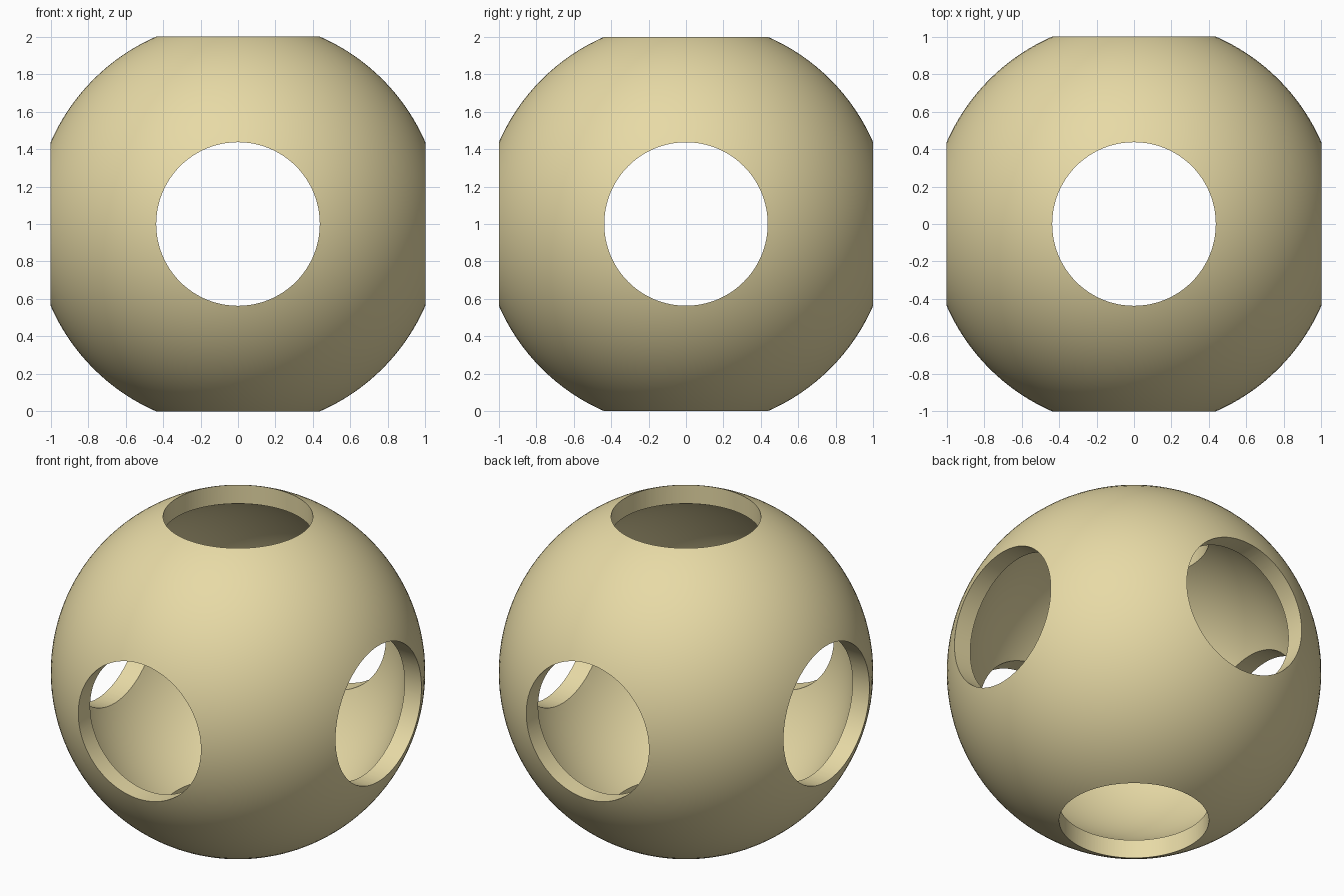
import bpy
from math import radians

if "Cube" in bpy.data.objects:
    bpy.data.objects.remove(bpy.data.objects["Cube"])

R_OUT, R_IN, R_HOLE = 1.0911, 0.982, 0.4364
CENTRE = (0, 0, 1)


def sphere(name, radius):
    bpy.ops.mesh.primitive_uv_sphere_add(segments=128, ring_count=64, radius=radius, location=CENTRE)
    ob = bpy.context.object
    ob.name = name
    return ob


# Outer ball
shell = sphere("hollow_ball", R_OUT)

# Cutters: inner cavity and one through-hole per axis
cutters = [sphere("cavity_cutter", R_IN)]
for axis, rot in (("x", (0, radians(90), 0)), ("y", (radians(90), 0, 0)), ("z", (0, 0, 0))):
    bpy.ops.mesh.primitive_cylinder_add(vertices=128, radius=R_HOLE, depth=3, location=CENTRE, rotation=rot)
    cutters.append(bpy.context.object)
    cutters[-1].name = "hole_cutter_" + axis

for cutter in cutters:
    cutter.hide_render = True
    mod = shell.modifiers.new(cutter.name, 'BOOLEAN')
    mod.operation = 'DIFFERENCE'
    mod.solver = 'EXACT'
    mod.object = cutter

# Bake the cuts, then drop the cutters
bpy.context.view_layer.update()
deps = bpy.context.evaluated_depsgraph_get()
mesh = bpy.data.meshes.new_from_object(shell.evaluated_get(deps))
shell.modifiers.clear()
shell.data = mesh
for cutter in cutters:
    bpy.data.objects.remove(cutter, do_unlink=True)

# Sand-yellow finish, smooth with crisp hole rims
mat = bpy.data.materials.new("sand_yellow")
mat.diffuse_color = (0.80, 0.70, 0.38, 1)
mat.use_nodes = True
mat.node_tree.nodes["Principled BSDF"].inputs["Base Color"].default_value = mat.diffuse_color
mesh.materials.clear()
mesh.materials.append(mat)
bpy.ops.object.select_all(action='DESELECT')
shell.select_set(True)
bpy.context.view_layer.objects.active = shell
bpy.ops.object.shade_smooth_by_angle(angle=radians(30))
